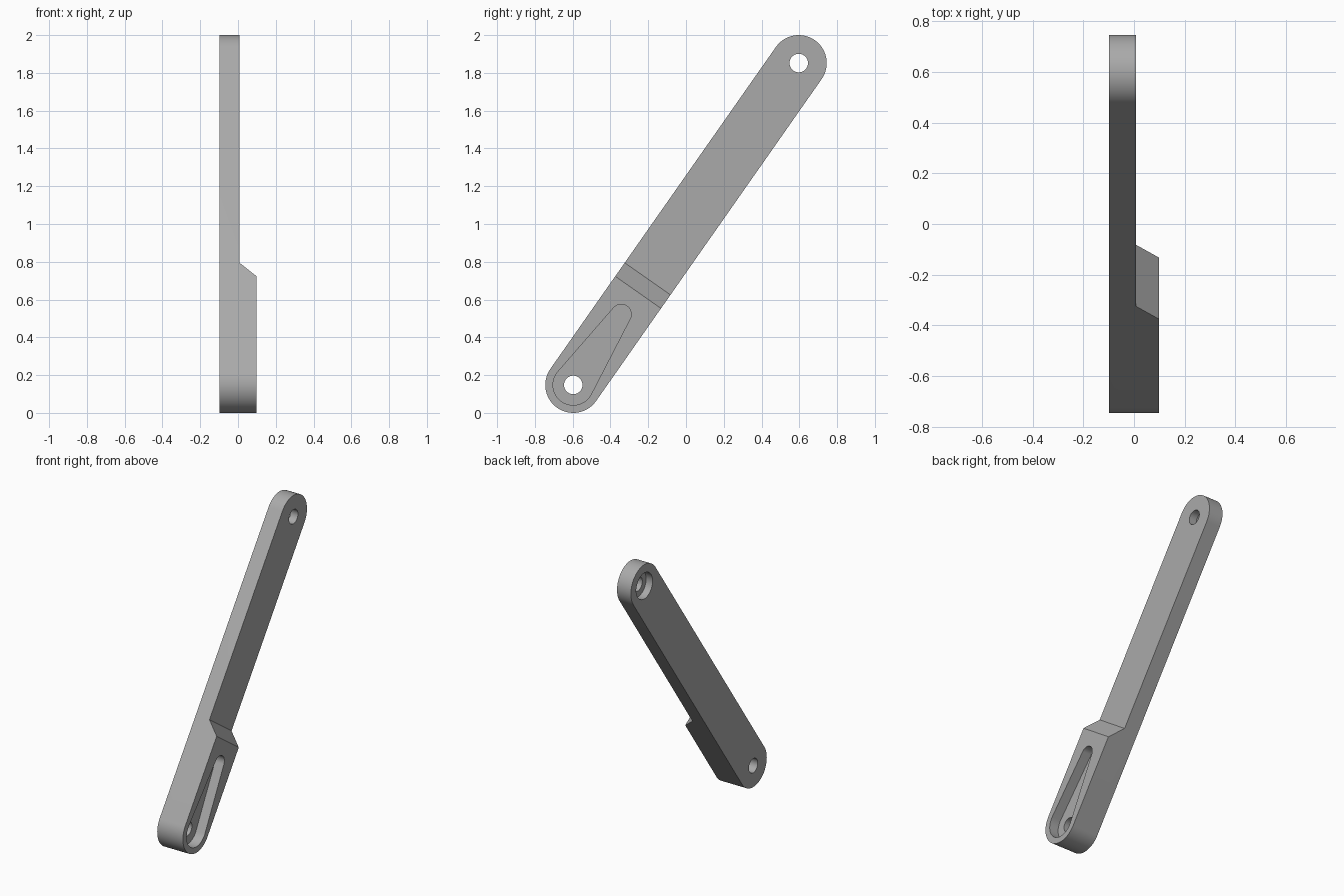
import bpy, bmesh, math
from mathutils import Vector

if "Cube" in bpy.data.objects:
    bpy.data.objects.remove(bpy.data.objects["Cube"])

# Main dimensions: the arm lies in the y-z plane, thickness runs along x
BOTTOM = Vector((-0.597, 0.148))
TOP = Vector((0.597, 1.852))
RADIUS = 0.148
BACK, FACE, THIN = -0.0985, 0.0985, 0.008
ALONG = (TOP - BOTTOM).normalized()
ACROSS = Vector((-ALONG.y, ALONG.x))

grey = bpy.data.materials.new("plain grey")
grey.diffuse_color = (0.40, 0.40, 0.40, 1)
grey.use_nodes = True
grey.node_tree.nodes["Principled BSDF"].inputs["Base Color"].default_value = grey.diffuse_color


def rounded_outline(a, ra, b, rb, n=32):
    """Outline around two circles joined by their tangents."""
    d = b - a
    phi = math.atan2(d.y, d.x)
    beta = math.acos((ra - rb) / d.length)
    pts = []
    for c, r, start, end in ((b, rb, phi - beta, phi + beta),
                             (a, ra, phi + beta, phi + 2 * math.pi - beta)):
        for i in range(n + 1):
            t = start + (end - start) * i / n
            pts.append(c + r * Vector((math.cos(t), math.sin(t))))
    return pts


def circle(c, r, n=48):
    return [c + r * Vector((math.cos(2 * math.pi * i / n), math.sin(2 * math.pi * i / n)))
            for i in range(n)]


def prism(name, ring, offset):
    """Solid made by sweeping a ring of 3D points along an offset."""
    bm = bmesh.new()
    face = bm.faces.new([bm.verts.new(p) for p in ring])
    res = bmesh.ops.extrude_face_region(bm, geom=[face], use_keep_orig=True)
    bmesh.ops.translate(bm, vec=offset,
                        verts=[v for v in res["geom"] if isinstance(v, bmesh.types.BMVert)])
    bmesh.ops.recalc_face_normals(bm, faces=bm.faces[:])
    mesh = bpy.data.meshes.new(name)
    bm.to_mesh(mesh)
    bm.free()
    mesh.materials.append(grey)
    obj = bpy.data.objects.new(name, mesh)
    bpy.context.collection.objects.link(obj)
    return obj


def plate(name, outline, x0, x1):
    return prism(name, [Vector((x0, p.x, p.y)) for p in outline], Vector((x1 - x0, 0, 0)))


# Full-thickness arm with round ends
arm = plate("lever_arm", rounded_outline(BOTTOM, RADIUS, TOP, RADIUS), BACK, FACE)

# Step with sloped shoulder that thins the upper arm
step = []
for t, x in ((0.686, THIN), (2.6, THIN), (2.6, THIN + 0.18), (0.512, THIN + 0.18)):
    p = BOTTOM + ALONG * t - ACROSS * 0.3
    step.append(Vector((x, p.x, p.y)))
cutters = [prism("step_cutter", step, Vector((0, ACROSS.x, ACROSS.y)) * 0.6)]

# Teardrop pocket in the thick end
tip = Vector((-0.343, 0.522))
cutters.append(plate("pocket_cutter", rounded_outline(BOTTOM, 0.107, tip, 0.053), 0.03, 0.2))

# Through holes and the counterbore behind the top hole
cutters.append(plate("bottom_hole_cutter", circle(BOTTOM, 0.049), -0.2, 0.3))
cutters.append(plate("top_hole_cutter", circle(TOP, 0.049), -0.2, 0.3))
cutters.append(plate("counterbore_cutter", circle(TOP, 0.09), -0.2, BACK + 0.05))

for c in cutters:
    c.hide_render = True
    mod = arm.modifiers.new(c.name, "BOOLEAN")
    mod.operation = "DIFFERENCE"
    mod.solver = "EXACT"
    mod.object = c

# Bake the cuts and remove the cutters
graph = bpy.context.evaluated_depsgraph_get()
baked = bpy.data.meshes.new_from_object(arm.evaluated_get(graph))
arm.modifiers.clear()
arm.data = baked
for c in cutters:
    bpy.data.objects.remove(c)

# Smooth the round walls, keep the rims sharp
bpy.ops.object.select_all(action="DESELECT")
arm.select_set(True)
bpy.context.view_layer.objects.active = arm
bpy.ops.object.shade_smooth_by_angle(angle=math.radians(30))
